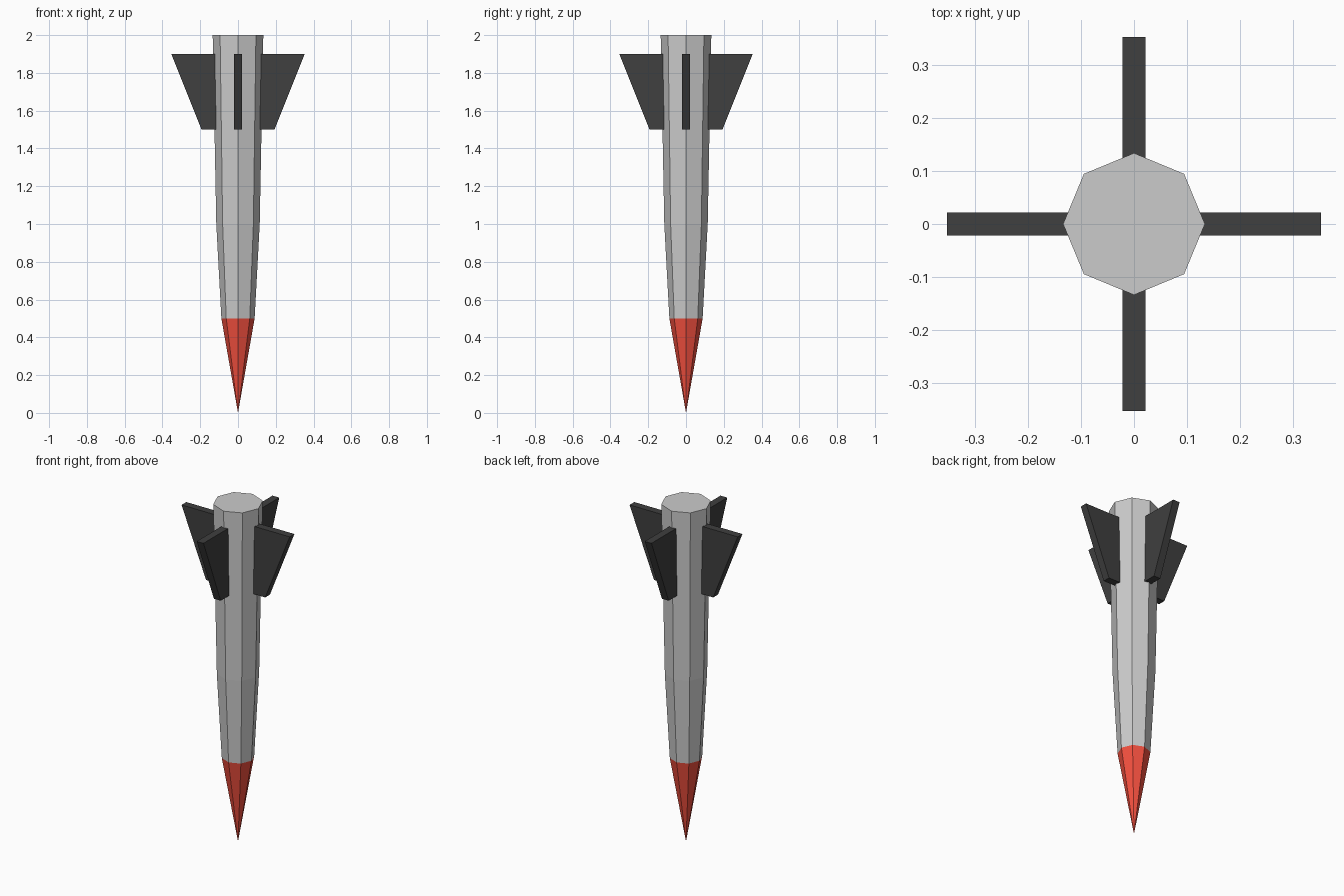
import bpy, bmesh
from math import cos, sin, pi

if "Cube" in bpy.data.objects:
    bpy.data.objects.remove(bpy.data.objects["Cube"])

SIDES = 8


def material(name, rgb):
    m = bpy.data.materials.new(name)
    m.diffuse_color = (*rgb, 1)
    m.use_nodes = True
    m.node_tree.nodes["Principled BSDF"].inputs["Base Color"].default_value = m.diffuse_color
    return m


def make_object(name, bm, mat=None):
    bmesh.ops.recalc_face_normals(bm, faces=bm.faces[:])
    mesh = bpy.data.meshes.new(name)
    bm.to_mesh(mesh)
    bm.free()
    ob = bpy.data.objects.new(name, mesh)
    bpy.context.collection.objects.link(ob)
    if mat:
        mesh.materials.append(mat)
    return ob


def ring(bm, r, z):
    return [bm.verts.new((r * cos(2 * pi * i / SIDES), r * sin(2 * pi * i / SIDES), z))
            for i in range(SIDES)]


def bridge(bm, a, b):
    for i in range(SIDES):
        j = (i + 1) % SIDES
        bm.faces.new((a[i], a[j], b[j], b[i]))


red = material("red", (0.9, 0.08, 0.05))
black = material("black", (0.05, 0.05, 0.05))

# Tapered octagonal body, closed at the tail
bm = bmesh.new()
rings = [ring(bm, r, z) for r, z in ((0.088, 0.5), (0.115, 1.0), (0.134, 2.0))]
for low, high in zip(rings, rings[1:]):
    bridge(bm, low, high)
bm.faces.new(rings[-1])
make_object("body", bm)

# Pointed nose, facing down
bm = bmesh.new()
base = ring(bm, 0.088, 0.5)
tip = bm.verts.new((0, 0, 0))
for i in range(SIDES):
    bm.faces.new((base[i], tip, base[(i + 1) % SIDES]))
make_object("nose_cone", bm, red)

# Four swept tail fins, roots buried in the body
profile = [(0.09, 1.5), (0.193, 1.5), (0.353, 1.9), (0.09, 1.9)]
for k in range(4):
    bm = bmesh.new()
    near, far = ([bm.verts.new((x, y, z)) for x, z in profile] for y in (-0.022, 0.022))
    bm.faces.new(near)
    bm.faces.new(far)
    for i in range(4):
        j = (i + 1) % 4
        bm.faces.new((near[i], near[j], far[j], far[i]))
    fin = make_object(f"tail_fin_{k + 1}", bm, black)
    fin.rotation_euler.z = k * pi / 2
